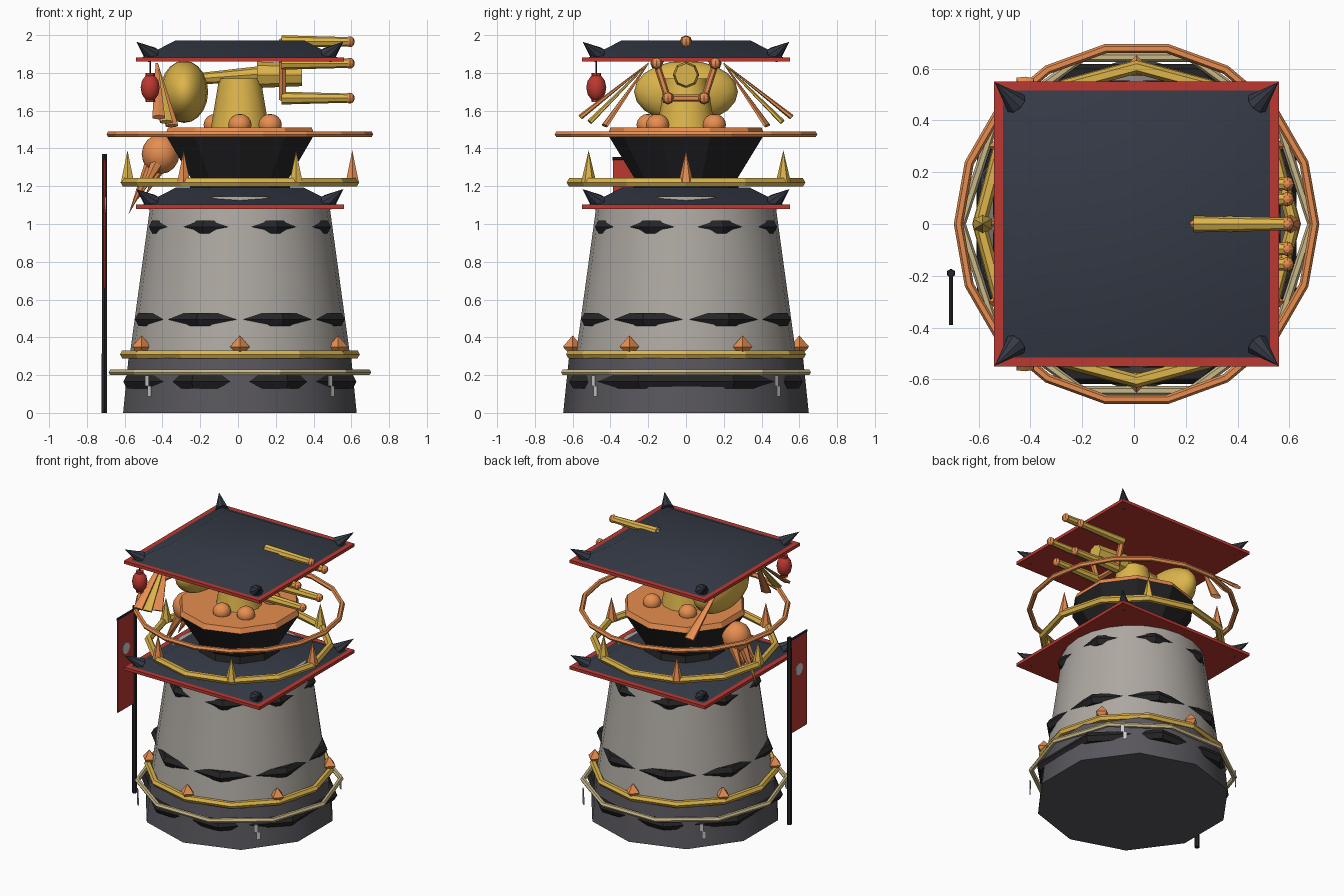
import bpy, math
from mathutils import Vector

if "Cube" in bpy.data.objects:
    bpy.data.objects.remove(bpy.data.objects["Cube"])

CX = 0.01  # tower axis


def mat(name, r, g, b):
    m = bpy.data.materials.new(name)
    m.diffuse_color = (r, g, b, 1)
    m.use_nodes = True
    m.node_tree.nodes["Principled BSDF"].inputs["Base Color"].default_value = m.diffuse_color
    return m


STONE = mat("stone", .42, .39, .355)
BASE = mat("dark_stone", .10, .095, .11)
BLACK = mat("black", .018, .018, .02)
SLATE = mat("slate", .035, .042, .06)
RED = mat("red", .5, .04, .03)
GOLD = mat("gold", .72, .46, .07)
ORANGE = mat("orange", .8, .27, .08)
PALE = mat("pale_brass", .58, .48, .25)
WHITE = mat("pale", .7, .7, .68)


def finish(name, m, smooth=False):
    o = bpy.context.object
    o.name = name
    o.data.materials.append(m)
    if smooth:
        bpy.ops.object.shade_smooth_by_angle(angle=math.radians(40))
    return o


def limb(name, a, b, r1, r2, n, m, smooth=False, spin=0):
    """Tapered prism from point a to point b."""
    a, b = Vector(a), Vector(b)
    d = b - a
    bpy.ops.mesh.primitive_cone_add(vertices=n, radius1=r1, radius2=r2, depth=d.length, location=(a + b) / 2)
    o = bpy.context.object
    if abs(d.x) + abs(d.y) > 1e-5:
        o.rotation_euler = d.to_track_quat('Z', 'Y').to_euler()
    else:
        o.rotation_euler = (0, 0, spin)
    return finish(name, m, smooth)


def drum(name, z1, z2, r1, r2, n, m, smooth=False, spin=0):
    return limb(name, (CX, 0, z1), (CX, 0, z2), r1, r2, n, m, smooth, spin)


def ring(name, z, outer, minor, n, m, spin=0, sides=6):
    bpy.ops.mesh.primitive_torus_add(major_radius=outer - minor, minor_radius=minor, major_segments=n,
                                     minor_segments=sides, location=(CX, 0, z), rotation=(0, 0, spin))
    return finish(name, m)


def ball(name, p, s, m, seg=12, rings=8):
    bpy.ops.mesh.primitive_uv_sphere_add(segments=seg, ring_count=rings, radius=1, location=p)
    bpy.context.object.scale = s
    return finish(name, m, seg > 8)


def box(name, p, s, m, rz=0):
    bpy.ops.mesh.primitive_cube_add(size=1, location=p, rotation=(0, 0, rz))
    bpy.context.object.scale = s
    return finish(name, m)


# tower body and footing
drum("footing", 0, .29, .65, .62, 10, BASE, True)
drum("tower_body", .27, 1.145, .588, .468, 24, STONE, True)

# low-sided bands that break through the wall as dashes
for z, outer in ((.985, .522), (.495, .601), (.165, .668)):
    ring("stone_band", z, outer, .04, 8, BLACK, math.pi / 8)

# rings around the tower
ring("lower_brass_ring", .215, .695, .018, 10, PALE)
ring("lower_gold_ring", .31, .635, .024, 12, GOLD)
ring("upper_gold_ring", 1.22, .632, .026, 12, GOLD)
ring("orange_ring", 1.475, .706, .018, 18, ORANGE)

# gems and spikes, six each
for k in range(6):
    a = math.radians(30 + 60 * k)
    x, y = CX + .6 * math.cos(a), .6 * math.sin(a)
    limb("gem_top", (x, y, .35), (x, y, .41), .052, 0, 4, ORANGE)
    limb("gem_bottom", (x, y, .295), (x, y, .35), 0, .052, 4, ORANGE)
    a = math.radians(60 * k)
    x, y = CX + .595 * math.cos(a), .595 * math.sin(a)
    limb("ring_spike", (x, y, 1.22), (x, y, 1.39), .04, 0, 6, GOLD if k % 2 else ORANGE)

# hanging tags on the footing
for k in range(4):
    a = math.radians(45 + 90 * k)
    for dz, off in ((.17, -.008), (.115, .008)):
        x = CX + .685 * math.cos(a) - off * math.sin(a)
        y = .685 * math.sin(a) + off * math.cos(a)
        box("hanging_tag", (x, y, dz), (.006, .026, .055), WHITE, a)

# two square roofs with corner horns
R2 = math.sqrt(2)
for z, name in ((1.08, "lower_roof"), (1.86, "upper_roof")):
    box(name + "_eave", (CX, 0, z + .011), (1.1, 1.1, .022), RED)
    drum(name, z + .02, z + .112, .52 * R2, .34 * R2, 4, SLATE, True, math.pi / 4)
    for sx in (-1, 1):
        for sy in (-1, 1):
            limb(name + "_horn", (CX + sx * .465, sy * .465, z + .035), (CX + sx * .548, sy * .548, z + .105),
                 .045, 0, 8, SLATE)

# turret pedestal
drum("pedestal_neck", 1.13, 1.24, .29, .27, 10, BLACK)
drum("pedestal_bowl", 1.23, 1.475, .265, .415, 10, BLACK)
drum("pedestal_deck", 1.475, 1.51, .415, .40, 10, ORANGE)
drum("turret_mount", 1.5, 1.77, .155, .11, 12, GOLD, True)
for x, y in ((0, -.2), (.16, -.15), (.16, .15), (-.13, .15)):
    ball("deck_stud", (CX + x, y, 1.525), (.062, .062, .058), ORANGE)

# rear tank and barrel cluster
ball("rear_tank", (-.285, 0, 1.70), (.127, .275, .165), GOLD, 16, 10)
limb("spine_tube", (-.2, 0, 1.77), (.2, 0, 1.80), .03, .045, 8, GOLD)
limb("hub", (.1, 0, 1.79), (.34, 0, 1.79), .07, .06, 8, GOLD)
bpy.ops.mesh.primitive_torus_add(major_radius=.165, minor_radius=.022, major_segments=5, minor_segments=6,
                                 location=(.235, 0, 1.80), rotation=(0, -math.pi / 2, 0))
finish("barrel_frame", ORANGE)
for k in range(5):
    a = math.radians(90 + 72 * k)
    y, z = .163 * math.cos(a), 1.80 + .165 * math.sin(a)
    limb("barrel", (.23, y, z), (.6, y, z), .034, .024, 8, GOLD)
    ball("barrel_tip", (.592, y, z), (.026, .029, .029), ORANGE, 8, 6)

# tail ball with claws
ball("tail_ball", (-.41, 0, 1.37), (.1, .1, .105), ORANGE)
for x, y, tx, ty, tz in ((-.46, 0, -.58, 0, 1.05), (-.43, .06, -.53, .09, 1.13),
                         (-.43, -.06, -.53, -.09, 1.13), (-.40, 0, -.49, 0, 1.15)):
    limb("tail_claw", (x, y, 1.32), (tx, ty, tz), .034, 0, 6, ORANGE)

# flat side fans
for sy in (-1, 1):
    for (x, y, z), m in (((-.42, .56, 1.565), ORANGE), ((-.38, .51, 1.54), GOLD), ((-.35, .43, 1.52), ORANGE)):
        blade = limb("fan_blade", (-.43, sy * .2, 1.85), (x, sy * y, z), .006, .032, 6, m)
        blade.scale = (1.2, .45, 1)

# lantern under one eave
LX, LY = -.465, -.475
ball("lantern", (LX, LY, 1.722), (.053, .053, .072), RED, 10, 6)
for z in (1.655, 1.79):
    limb("lantern_cap", (LX, LY, z - .01), (LX, LY, z + .01), .026, .026, 8, RED)
limb("lantern_cord", (LX, LY, 1.79), (LX, LY, 1.865), .005, .005, 6, BLACK)

# banner on a pole
limb("banner_pole", (-.707, -.19, 0), (-.707, -.19, 1.37), .017, .015, 6, BLACK)
limb("banner_arm", (-.707, -.185, 1.345), (-.707, -.39, 1.345), .009, .009, 6, BLACK)
box("banner_cloth", (-.707, -.295, 1.0), (.008, .185, .68), RED)
limb("banner_disc", (-.714, -.295, 1.1), (-.70, -.295, 1.1), .042, .042, 12, WHITE)
